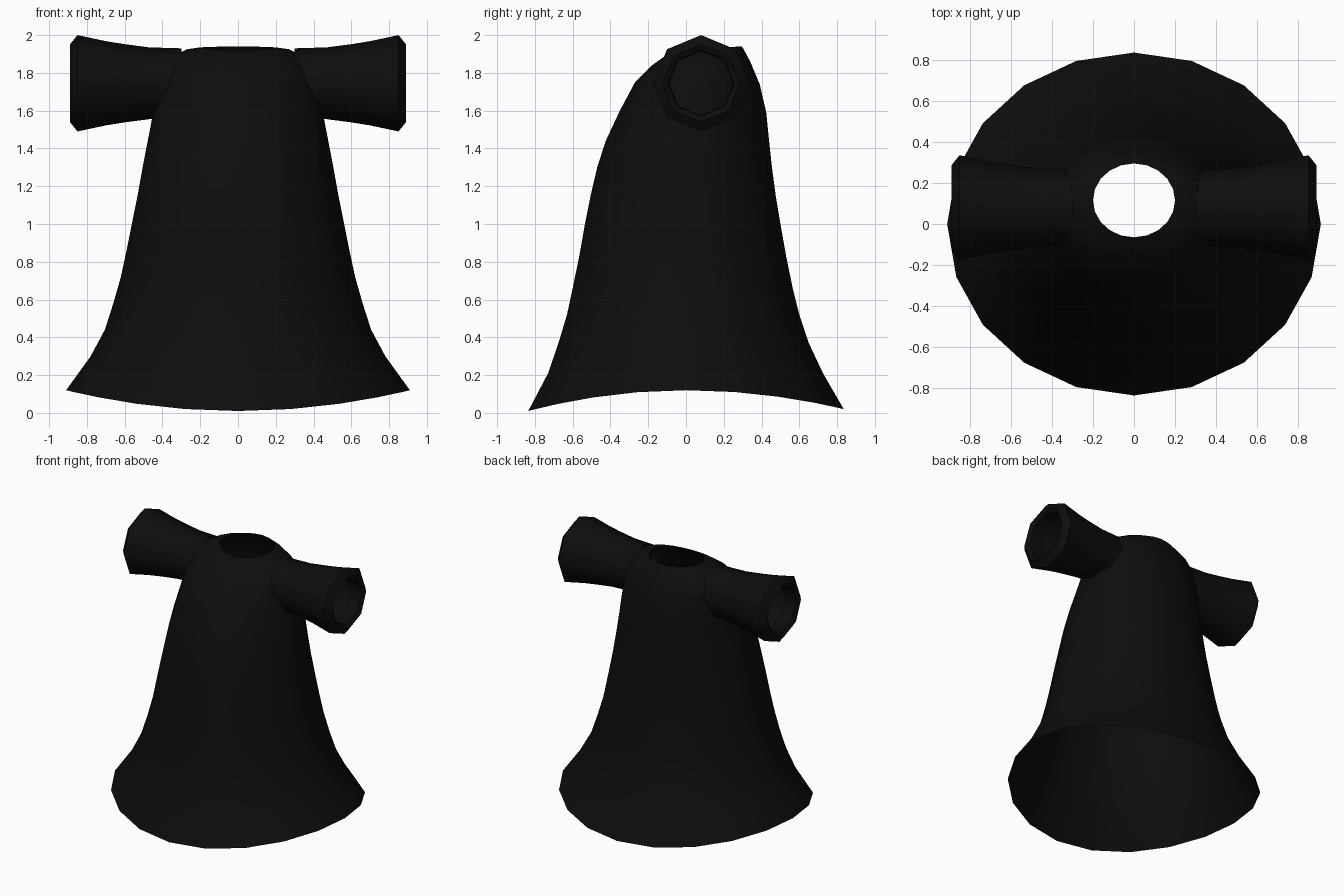
import bpy, bmesh, math

if "Cube" in bpy.data.objects:
    bpy.data.objects.remove(bpy.data.objects["Cube"])

black = bpy.data.materials.new("black cloth")
black.diffuse_color = (0.004, 0.004, 0.004, 1)
black.use_nodes = True
black.node_tree.nodes["Principled BSDF"].inputs["Base Color"].default_value = black.diffuse_color


def loft(name, rings):
    """Skin a list of equal closed rings into an open tube."""
    bm = bmesh.new()
    loops = [[bm.verts.new(p) for p in ring] for ring in rings]
    n = len(loops[0])
    for a, b in zip(loops, loops[1:]):
        for i in range(n):
            j = (i + 1) % n
            bm.faces.new((a[i], a[j], b[j], b[i]))
    mesh = bpy.data.meshes.new(name)
    bm.to_mesh(mesh)
    bm.free()
    mesh.materials.append(black)
    obj = bpy.data.objects.new(name, mesh)
    bpy.context.collection.objects.link(obj)
    bpy.ops.object.select_all(action='DESELECT')
    obj.select_set(True)
    bpy.context.view_layer.objects.active = obj
    bpy.ops.object.shade_smooth_by_angle(angle=math.radians(50))
    return obj


# Robe body rows: z at front, side, back; half width; y at front, back
rows = [
    (0.01, 0.12, 0.02, 0.91, -0.835, 0.835),
    (0.21, 0.30, 0.21, 0.78, -0.73, 0.725),
    (0.37, 0.44, 0.37, 0.705, -0.675, 0.65),
    (0.52, 0.58, 0.52, 0.66, -0.63, 0.60),
    (0.66, 0.72, 0.66, 0.62, -0.60, 0.565),
    (0.83, 0.86, 0.83, 0.59, -0.565, 0.53),
    (1.00, 1.01, 1.00, 0.56, -0.535, 0.50),
    (1.15, 1.16, 1.15, 0.53, -0.505, 0.475),
    (1.30, 1.31, 1.30, 0.503, -0.47, 0.455),
    (1.44, 1.45, 1.44, 0.476, -0.425, 0.44),
    (1.60, 1.61, 1.59, 0.445, -0.35, 0.425),
    (1.75, 1.76, 1.74, 0.42, -0.27, 0.39),
    (1.84, 1.87, 1.86, 0.38, -0.18, 0.34),
    (1.89, 1.925, 1.925, 0.27, -0.11, 0.305),
    (1.915, 1.935, 1.94, 0.20, -0.065, 0.295),
]


def body_ring(zf, zs, zb, hx, yf, yb, n=20):
    ring = []
    for i in range(n):
        a = 2 * math.pi * i / n
        c, s = math.cos(a), math.sin(a)
        z = zs * c * c + (zb if s > 0 else zf) * s * s
        ring.append((hx * c, (yf + yb) / 2 + (yb - yf) / 2 * s, z))
    return ring


loft("robe_body", [body_ring(*r) for r in rows])

# Flared eight-sided sleeves with a turned-in cuff: x, radius
sleeve = [(0.30, 0.185), (0.47, 0.19), (0.60, 0.207), (0.70, 0.223),
          (0.85, 0.255), (0.89, 0.205), (0.87, 0.175), (0.78, 0.17)]
for side, label in ((1, "right"), (-1, "left")):
    rings = []
    for x, r in sleeve:
        angles = [side * math.pi * i / 4 for i in range(8)]
        rings.append([(side * x, 0.08 + r * math.sin(-a), 1.745 + r * math.cos(a))
                      for a in angles])
    loft(label + "_sleeve", rings)
